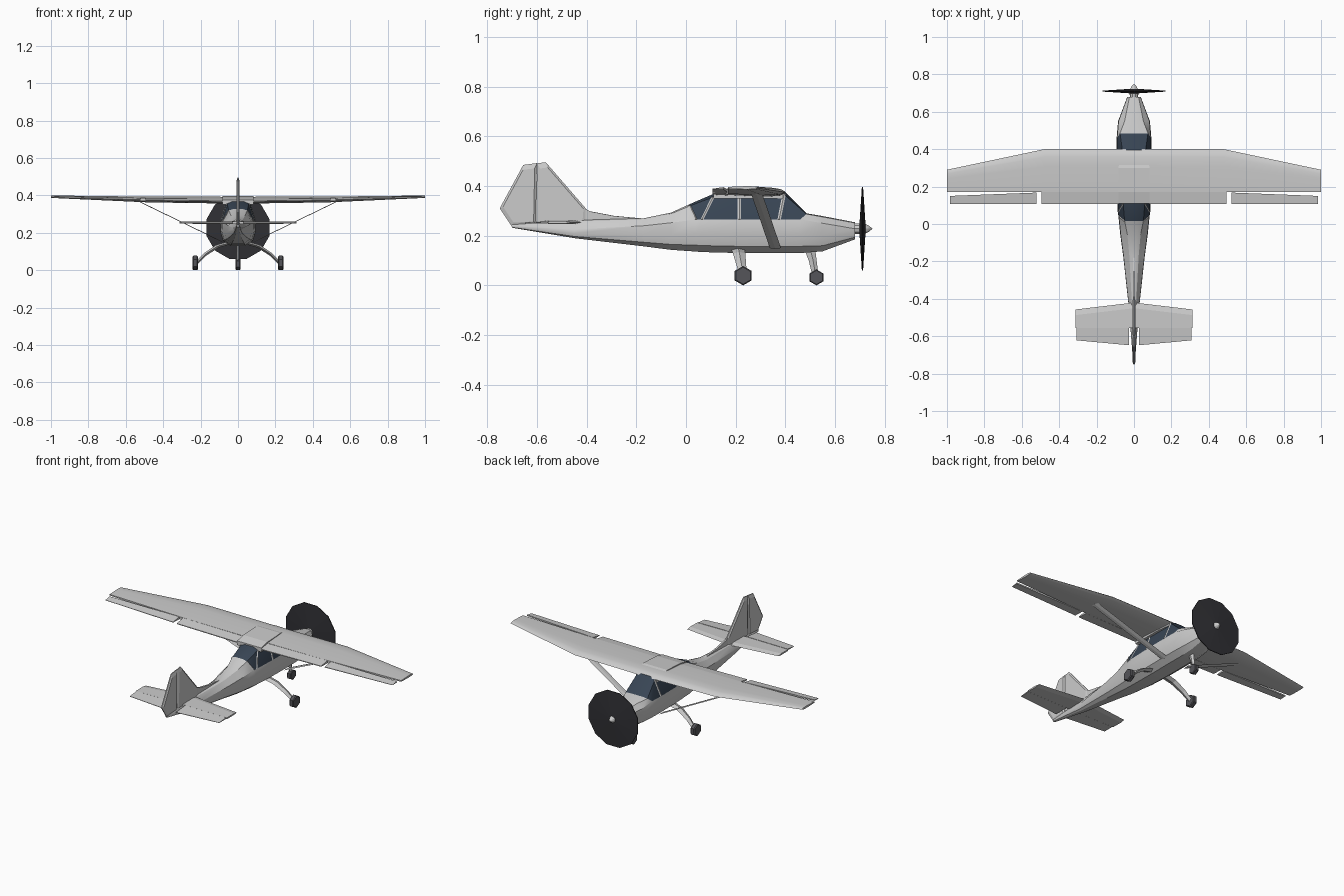
import bpy, bmesh, math
from mathutils import Vector

if "Cube" in bpy.data.objects:
    bpy.data.objects.remove(bpy.data.objects["Cube"])


def material(name, col):
    m = bpy.data.materials.new(name)
    m.diffuse_color = (*col, 1)
    m.use_nodes = True
    m.node_tree.nodes["Principled BSDF"].inputs["Base Color"].default_value = m.diffuse_color
    return m


GREY = material("light_grey", (0.6, 0.6, 0.6))
GLASS = material("dark_glass", (0.04, 0.06, 0.09))
BLACK = material("black", (0.03, 0.03, 0.035))
RUBBER = material("rubber", (0.09, 0.09, 0.1))


def loft(name, rings, mat=None, smooth=None):
    """Skin closed rings of equal length and cap both ends."""
    n = len(rings[0])
    verts = [v for r in rings for v in r]
    faces = [(i * n + j, i * n + (j + 1) % n, (i + 1) * n + (j + 1) % n, (i + 1) * n + j)
             for i in range(len(rings) - 1) for j in range(n)]
    faces += [tuple(range(n)), tuple(range(len(verts) - n, len(verts)))]
    me = bpy.data.meshes.new(name)
    me.from_pydata(verts, [], faces)
    bm = bmesh.new()
    bm.from_mesh(me)
    bmesh.ops.recalc_face_normals(bm, faces=bm.faces)
    bm.to_mesh(me)
    bm.free()
    ob = bpy.data.objects.new(name, me)
    bpy.context.collection.objects.link(ob)
    if mat:
        me.materials.append(mat)
    if smooth:
        bpy.ops.object.select_all(action='DESELECT')
        ob.select_set(True)
        bpy.context.view_layer.objects.active = ob
        bpy.ops.object.shade_smooth_by_angle(angle=math.radians(smooth))
    return ob


def mirror(ob):
    ob.modifiers.new("mirror", 'MIRROR')
    return ob


def lathe(name, profile, sides, axis, centre, mat, turn=0.0):
    """Turn (position along axis, radius) pairs about the x or y axis."""
    rings = []
    for p, r in profile:
        ring = []
        for k in range(sides):
            a = turn + 2 * math.pi * k / sides
            u, w = r * math.cos(a), r * math.sin(a)
            off = Vector((p, u, w)) if axis == 'x' else Vector((u, p, w))
            ring.append(Vector(centre) + off)
        rings.append(ring)
    return loft(name, rings, mat)


def bar(name, path, mat=None):
    """Flat bar: each path point is (x, y, z, chord in y, thickness)."""
    return loft(name, [[(x - t / 2, y, z - t / 2), (x, y + c / 2, z), (x + t / 2, y, z + t / 2),
                        (x, y - c / 2, z)] for x, y, z, c, t in path], mat)


# Fuselage: y low, y top, z bottom, z sill, z top, half width, half width of the roof
stations = [(-.70, -.70, .232, .240, .250, .008, .004),
            (-.45, -.45, .190, .225, .262, .027, .010),
            (-.17, -.17, .157, .240, .270, .058, .025),
            (-.06, -.06, .143, .252, .293, .073, .035),
            (.04, .015, .136, .265, .327, .083, .050),
            (.065, .11, .134, .265, .368, .087, .058),
            (.215, .215, .130, .265, .385, .093, .062),
            (.375, .395, .130, .265, .380, .095, .062),
            (.46, .485, .130, .266, .290, .093, .075),
            (.55, .55, .137, .250, .279, .085, .050),
            (.68, .68, .185, .228, .254, .036, .024)]
rings = []
for yl, yt, zb, zs, zt, w, wt in stations:
    h = zs - zb
    half = [(.45 * w, yl, zb), (.85 * w, yl, zb + .2 * h), (w, yl, zb + .55 * h), (.97 * w, yl, zs),
            (wt, yt, zs + .88 * (zt - zs)), (.5 * wt, yt, zt)]
    rings.append(half + [(-x, y, z) for x, y, z in reversed(half)])
body = loft("fuselage", rings, GREY, 25)
body.data.materials.append(GLASS)
for s in range(4, 8):                      # window faces
    for j in (3, 7) if s in (5, 6) else (3, 4, 5, 6, 7):
        body.data.polygons[s * 12 + j].material_index = 1

# Window pillars
for i, s in enumerate((4, 5, 6, 7)):
    a, b = rings[s][3], rings[s][4]
    mirror(bar(f"window_pillar_{i}", [(*a, .014, .005), (*b, .014, .005)], GREY))

# Roof fairing joining cabin and wing
loft("roof_fairing", [[(-w, y, .35), (w, y, .35), (w, y, z), (-w, y, z)]
                      for y, w, z in ((.11, .083, .376), (.17, .083, .39), (.30, .083, .396), (.39, .07, .375))], GREY)

# Wing: x, leading edge y, centre z, thickness
airfoil = [(0, -.1), (.06, .25), (.18, .45), (.4, .5), (1, .25), (1, -.3), (.4, -.5), (.1, -.4)]
rings = []
for x, le, zc, t in ((-1, .29, .393, .013), (-.48, .40, .378, .031), (0, .40, .374, .037),
                     (.48, .40, .378, .031), (1, .29, .393, .013)):
    rings.append([(x, le - u * (le - .17), zc + v * t) for u, v in airfoil])
loft("wing", rings, GREY, 30)


def surface(name, sections):
    """Tapered control surface: x, front y, back y, z, thickness."""
    return mirror(loft(name, [[(x, f, z + t / 2), (x, b, z - .004 + t / 8), (x, b, z - .004 - t / 8),
                               (x, f, z - t / 2)] for x, f, b, z, t in sections], GREY))


surface("flap", [(.083, .17, .107, .372, .02), (.495, .17, .107, .377, .017)])
surface("aileron", [(.52, .168, .107, .379, .015), (.985, .15, .107, .392, .007)])

# Wing struts
mirror(bar("wing_strut", [(.53, .285, .368, .045, .008), (.08, .36, .15, .045, .008)], GREY))

# Tailplane and elevators
mirror(loft("tailplane", [[(x, f, .254), (x, f - .03, .254 + t), (x, -.555, .254 + t * .8),
                           (x, -.555, .254 - t * .8), (x, f - .03, .254 - t)]
                          for x, f, t in ((0, -.42, .008), (.312, -.457, .005))], GREY))
surface("elevator", [(.028, -.557, -.648, .255, .012), (.307, -.557, -.622, .255, .008)])


def fin(name, outline, t):
    """Upright plate in the y-z plane, thick in the middle and thin at its rim."""
    cy = sum(p[0] for p in outline) / len(outline)
    cz = sum(p[1] for p in outline) / len(outline)
    rim = [(y, z) for y, z in outline]
    mid = [(cy + .85 * (y - cy), cz + .85 * (z - cz)) for y, z in outline]
    return loft(name, [[(x, y, z) for y, z in ring] for x, ring in
                       ((-t, mid), (-.3 * t, rim), (.3 * t, rim), (t, mid))], GREY)


fin("rudder", [(-.70, .235), (-.75, .31), (-.655, .485), (-.60, .492), (-.605, .24)], .009)
fin("tail_fin", [(-.603, .24), (-.60, .491), (-.565, .496), (-.395, .30), (-.40, .24)], .009)
fin("dorsal_fin", [(-.42, .25), (-.42, .312), (-.395, .30), (-.29, .28), (-.16, .268), (-.16, .255)], .006)

# Propeller disc and spinner
hub = (0, 0, .228)
lathe("propeller", [(.699, .03), (.708, .174), (.713, .174), (.722, .03)], 12, 'y', hub, BLACK, math.pi / 12)
lathe("spinner", [(.675, .022), (.715, .024), (.735, .014), (.75, .001)], 10, 'y', hub, GREY)

# Landing gear
for side, x in (("left", -.228), ("right", .228)):
    lathe(f"main_wheel_{side}", [(-.014, .034), (-.009, .039), (.009, .039), (.014, .034)],
          6, 'x', (x, .23, .039), RUBBER, math.pi / 6)
mirror(bar("main_gear_leg", [(.05, .21, .145, .055, .014), (.11, .214, .128, .05, .014),
                             (.175, .222, .085, .04, .013), (.218, .23, .042, .03, .012)], GREY))
lathe("nose_wheel", [(-.013, .028), (-.009, .032), (.009, .032), (.013, .028)],
      6, 'x', (0, .525, .032), RUBBER, math.pi / 6)
bar("nose_gear_leg", [(0, .497, .15, .045, .018), (0, .51, .10, .032, .016), (0, .522, .035, .024, .014)], GREY)
